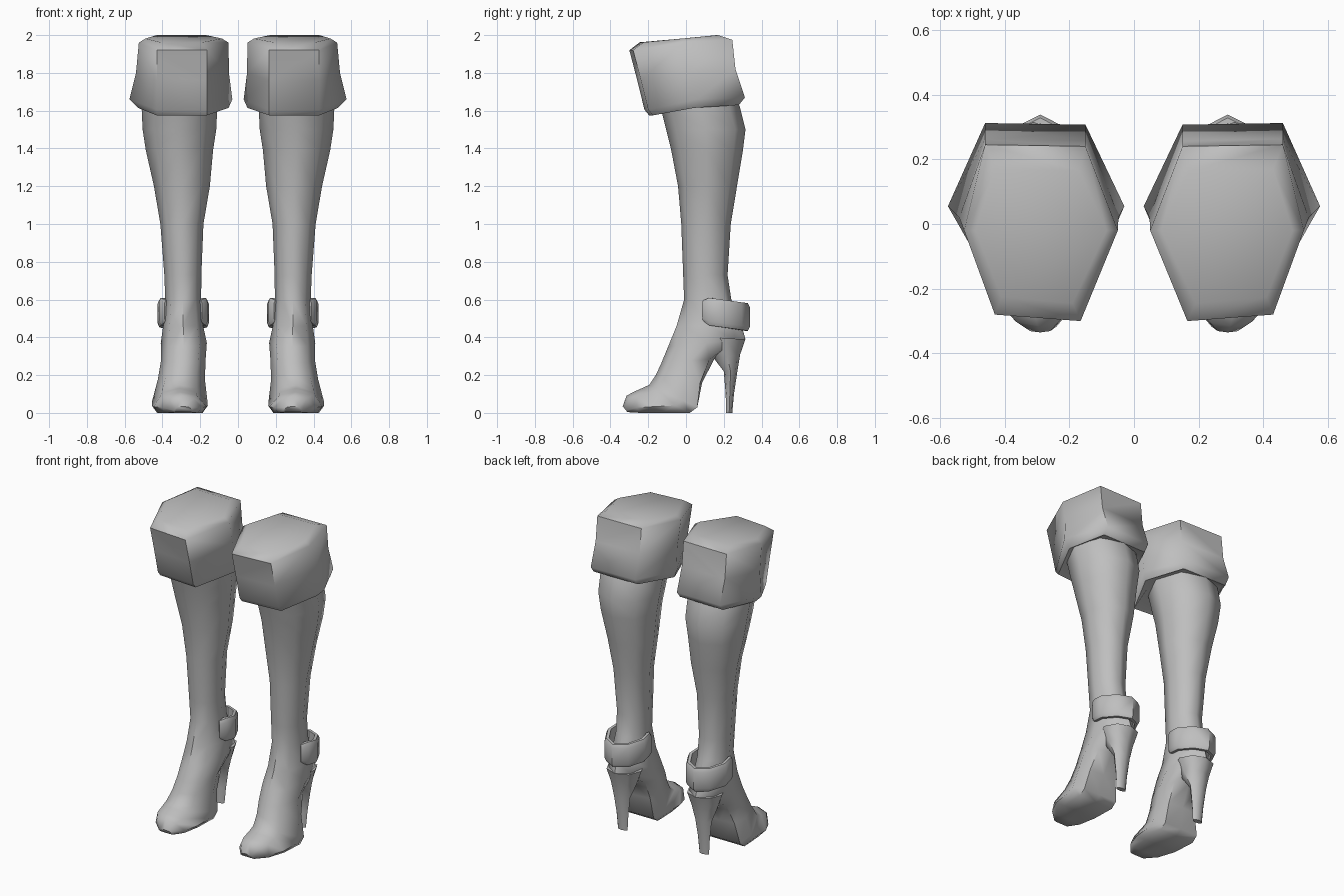
import bpy, bmesh, math
from mathutils import Vector

if "Cube" in bpy.data.objects:
    bpy.data.objects.remove(bpy.data.objects["Cube"])

leather = bpy.data.materials.new("grey_leather")
leather.diffuse_color = (0.52, 0.52, 0.52, 1)
leather.use_nodes = True
leather.node_tree.nodes["Principled BSDF"].inputs["Base Color"].default_value = leather.diffuse_color


def loft(name, rings, angle, closed_ends=True):
    """Skin a list of equal-length rings, cap the ends, mirror to the other boot."""
    bm = bmesh.new()
    rows = [[bm.verts.new(p) for p in r] for r in rings]
    n = len(rows[0])
    for a, b in zip(rows, rows[1:]):
        for i in range(n):
            j = (i + 1) % n
            bm.faces.new((a[i], a[j], b[j], b[i]))
    if closed_ends:
        bm.faces.new(rows[0])
        bm.faces.new(rows[-1])
    bmesh.ops.recalc_face_normals(bm, faces=bm.faces)
    me = bpy.data.meshes.new(name)
    bm.to_mesh(me)
    bm.free()
    me.materials.append(leather)
    ob = bpy.data.objects.new(name, me)
    bpy.context.collection.objects.link(ob)
    bpy.ops.object.select_all(action='DESELECT')
    ob.select_set(True)
    bpy.context.view_layer.objects.active = ob
    bpy.ops.object.shade_smooth_by_angle(angle=math.radians(angle))
    mod = ob.modifiers.new("pair", 'MIRROR')
    mod.use_axis = (True, False, False)
    mod.use_mirror_merge = False
    return ob


# Half cross-sections (along, across): round for the shaft, flat-soled for the foot
ROUND = [(1, 0), (.87, .68), (.5, 1), (.13, .68), (0, 0)]
SOLED = [(1, 0), (.84, .62), (.3, 1), (0, .82), (0, 0)]


def section(front, back, cx, half, flat=0.0):
    """Ring between a front point and a back point, both given as (y, z)."""
    half_ring = [(r[0] + (s[0] - r[0]) * flat, r[1] + (s[1] - r[1]) * flat)
                 for r, s in zip(ROUND, SOLED)]
    full = half_ring + [(u, -v) for u, v in half_ring[3:0:-1]]
    f, b = Vector((0, *front)), Vector((0, *back))
    return [b.lerp(f, u) + Vector((cx + v * half, 0, 0)) for u, v in full]


# Shaft and foot: one skin from the knee to the toe
loft("boot_shaft_and_foot", [section(*s) for s in [
    ((-.16, 1.70), (.25, 1.70), .31, .205),
    ((-.13, 1.60), (.285, 1.62), .31, .20),
    ((-.105, 1.50), (.315, 1.50), .31, .195),
    ((-.08, 1.40), (.30, 1.38), .31, .178),
    ((-.042, 1.20), (.27, 1.20), .297, .148),
    ((-.025, 1.00), (.237, 1.00), .297, .114),
    ((-.015, .73), (.22, .73), .292, .098),
    ((-.01, .60), (.24, .60), .29, .095),
    ((-.05, .46), (.295, .46), .29, .106),
    ((-.095, .35), (.315, .39), .287, .122),
    ((-.13, .265), (.15, .285), .29, .118, .3),
    ((-.16, .20), (.085, .16), .30, .125, .7),
    ((-.195, .148), (.06, .03), .308, .146, 1),
    ((-.235, .13), (.02, 0), .308, .148, 1),
    ((-.28, .11), (-.13, 0), .306, .140, 1),
    ((-.315, .09), (-.24, 0), .298, .105, 1),
    ((-.335, .035), (-.31, .004), .29, .05, 1)]], 55)

# Tall narrow heel
loft("heel", [section(*s) for s in [
    ((.10, .40), (.314, .39), .287, .115),
    ((.15, .285), (.287, .31), .288, .085),
    ((.20, .22), (.272, .22), .29, .058),
    ((.21, .10), (.254, .10), .29, .042),
    ((.212, 0), (.245, 0), .29, .034)]], 55)


# Folded cuff: six-sided rows, leaning forward
def cuff_row(fy, fz, my, mz, by, bz, x0, x1, fx=(.165, .43), bx=(.15, .46)):
    return [(fx[0], fy, fz), (fx[1], fy + .02, fz), (x1, my, mz),
            (bx[1], by, bz), (bx[0], by - .005, bz), (x0, my, mz)]


loft("cuff", [cuff_row(*r) for r in [
    (-.15, 1.60, .05, 1.63, .24, 1.64, .10, .50),
    (-.195, 1.575, .045, 1.615, .28, 1.63, .05, .53),
    (-.22, 1.605, .055, 1.66, .312, 1.67, .03, .575),
    (-.258, 1.76, .02, 1.80, .262, 1.82, .048, .54),
    (-.30, 1.92, -.02, 1.96, .245, 1.975, .05, .525),
    (-.245, 1.962, -.02, 1.982, .17, 2.0, .085, .49, (.19, .41), (.17, .43))]], 64)

# Ankle strap: open band around the back, bevelled on its outer side
right_half = [(.100, .085), (.128, .12), (.136, .20), (.085, .295), (0, .338)]
path = right_half + [(-x, y) for x, y in right_half[-2::-1]]
strap = []
for i, (x, y) in enumerate(path):
    a = Vector(path[max(i - 1, 0)])
    b = Vector(path[min(i + 1, len(path) - 1)])
    t = (b - a).normalized()
    out = Vector((-t.y, t.x))
    if out.dot(Vector((x, y - .15))) < 0:
        out = -out
    mid = .54 - (y - .09) * .13
    h = .055 if i in (0, len(path) - 1) else .073
    prof = [(-.028, -h), (-.01, -h), (0, -h * .7), (0, h * .7), (-.01, h), (-.028, h)]
    strap.append([(.29 + x + out.x * o, y + out.y * o, mid + z) for o, z in prof])
loft("ankle_strap", strap, 50)
